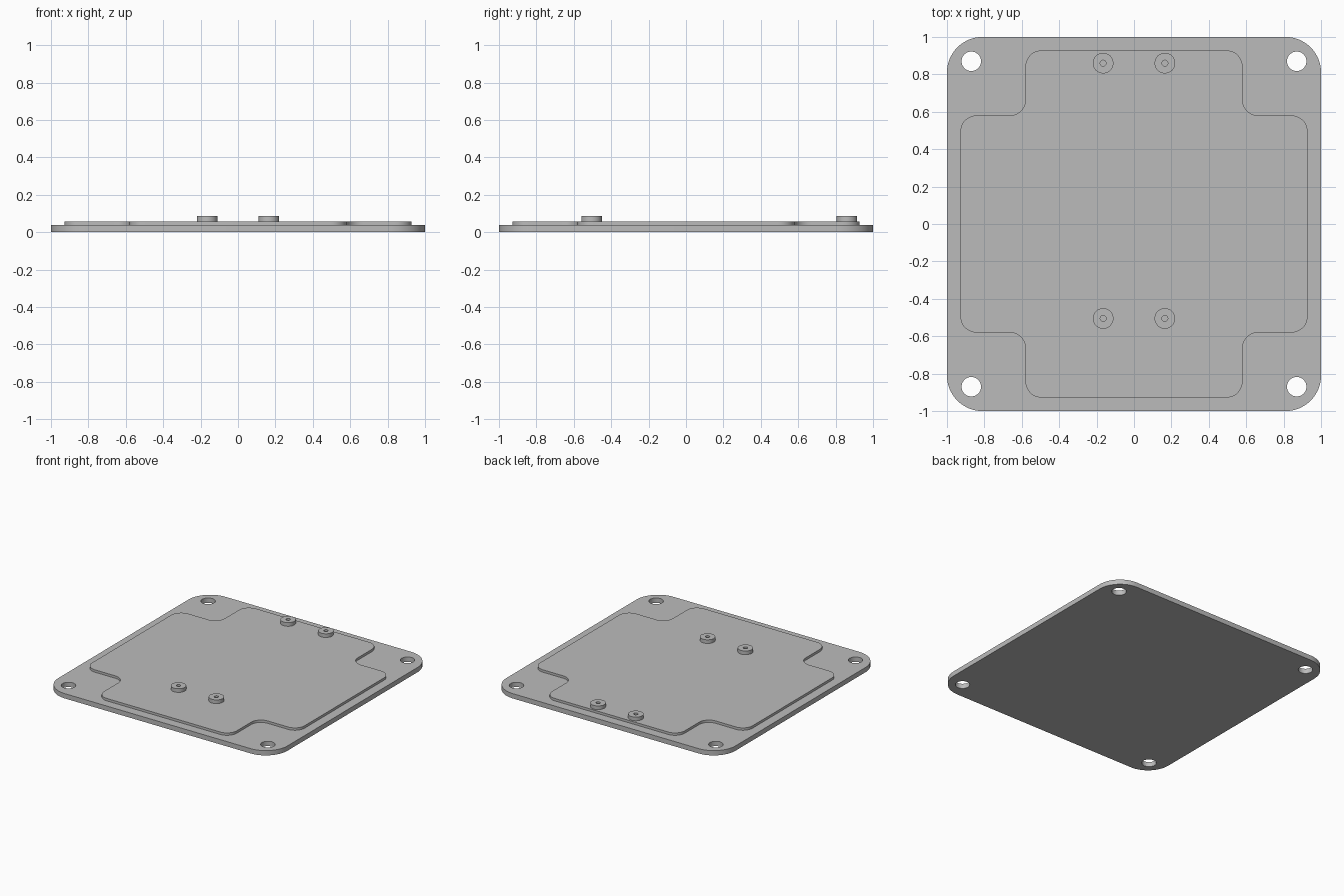
import bpy, bmesh
from math import pi, cos, sin, tan
from mathutils import Vector

default = bpy.data.objects.get("Cube")
if default:
    bpy.data.objects.remove(default, do_unlink=True)

GREY = (0.5, 0.5, 0.5, 1.0)
grey = bpy.data.materials.new("plain grey")
grey.use_nodes = True
grey.diffuse_color = GREY
grey.node_tree.nodes["Principled BSDF"].inputs["Base Color"].default_value = GREY

PLATE_TOP, PANEL_TOP, BOSS_TOP = 0.038, 0.057, 0.086


def circle(x, y, r, n=40):
    return [(x + r * cos(2 * pi * i / n), y + r * sin(2 * pi * i / n)) for i in range(n)]


def rounded(corners, r, steps=10):
    """Replace every right-angled corner of an outline with an arc."""
    path = []
    for i, c in enumerate(corners):
        c = Vector(c)
        a = (Vector(corners[i - 1]) - c).normalized()
        b = (Vector(corners[(i + 1) % len(corners)]) - c).normalized()
        centre = c + (a + b) * r
        for k in range(steps + 1):
            t = k / steps * pi / 2
            path.append(tuple(centre - b * r * cos(t) - a * r * sin(t)))
    return path


def slab(name, outlines, z0, z1):
    """Extrude a flat region: the first outline is the rim, the rest are holes."""
    bm = bmesh.new()
    for outline in outlines:
        vs = [bm.verts.new((x, y, z0)) for x, y in outline]
        for i, v in enumerate(vs):
            bm.edges.new((vs[i - 1], v))
    bmesh.ops.triangle_fill(bm, edges=bm.edges[:], use_beauty=True, normal=(0, 0, 1))
    ext = bmesh.ops.extrude_face_region(bm, geom=bm.faces[:], use_keep_orig=True)
    top = [g for g in ext["geom"] if isinstance(g, bmesh.types.BMVert)]
    bmesh.ops.translate(bm, verts=top, vec=(0, 0, z1 - z0))
    bmesh.ops.recalc_face_normals(bm, faces=bm.faces[:])
    mesh = bpy.data.meshes.new(name)
    bm.to_mesh(mesh)
    bm.free()
    mesh.materials.append(grey)
    obj = bpy.data.objects.new(name, mesh)
    bpy.context.collection.objects.link(obj)
    bpy.ops.object.select_all(action="DESELECT")
    obj.select_set(True)
    bpy.context.view_layer.objects.active = obj
    bpy.ops.object.shade_smooth_by_angle(angle=pi / 6)
    return obj


# Base plate with a mounting hole in each corner
quadrants = [(1, 1), (-1, 1), (-1, -1), (1, -1)]
rim = rounded(quadrants, 0.19, 16)
holes = [circle(0.87 * sx, 0.87 * sy, 0.052) for sx, sy in quadrants]
slab("base_plate", [rim] + holes, 0, PLATE_TOP)

# Raised cross-shaped panel with notched corners
A, B = 0.928, 0.58
cross = []
for sx, sy in quadrants:
    notch = [(A * sx, B * sy), (B * sx, B * sy), (B * sx, A * sy)]
    cross += notch if sx * sy > 0 else notch[::-1]
slab("raised_panel", [rounded(cross, 0.085)], PLATE_TOP, PANEL_TOP)

# Four bosses with small screw holes
for row, y in (("back", 0.86), ("front", -0.505)):
    for side, x in (("left", 0.165), ("right", -0.165)):
        slab(f"{row}_{side}_boss", [circle(x, y, 0.055), circle(x, y, 0.016, 20)],
             PANEL_TOP, BOSS_TOP)
